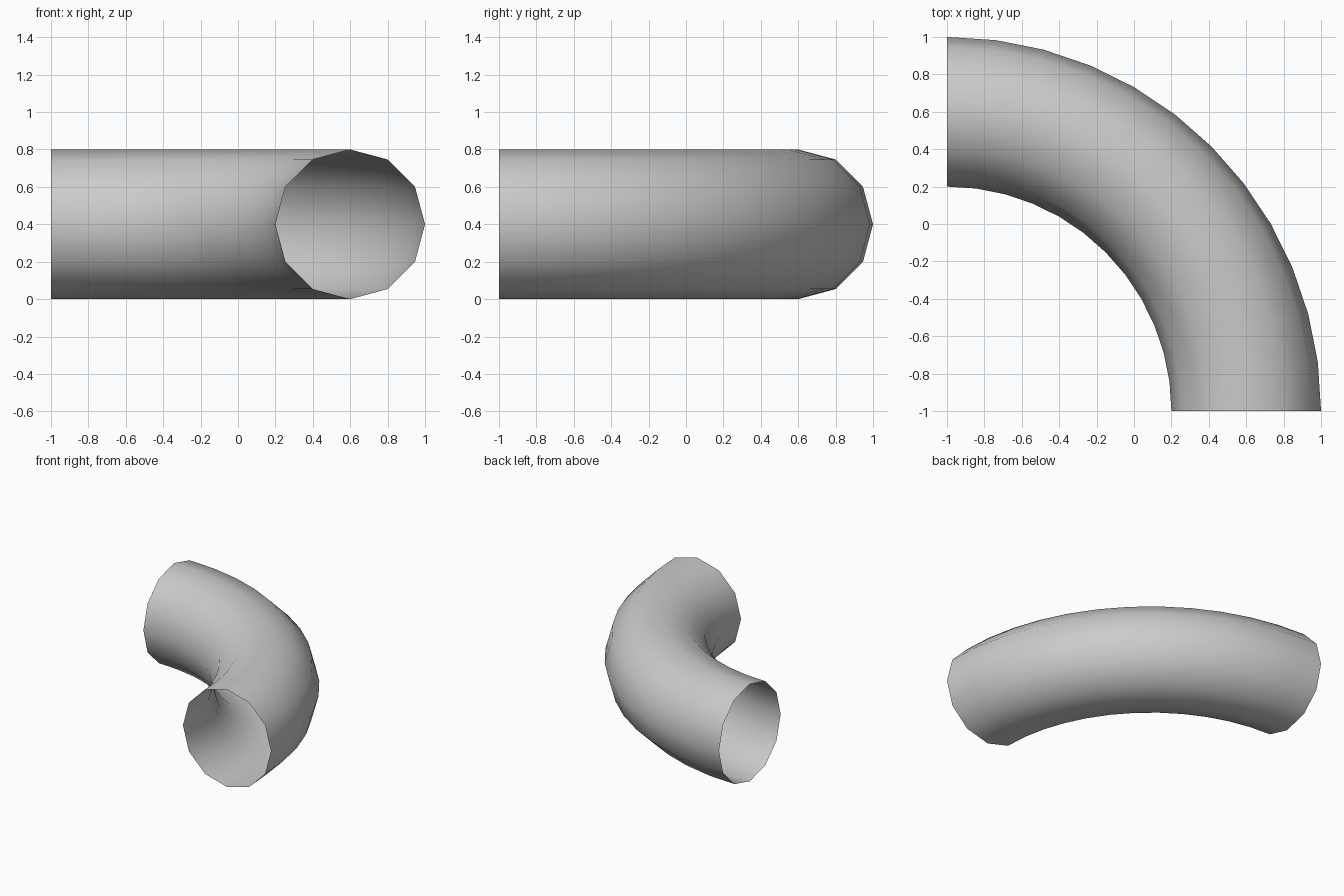
import bpy, bmesh
from math import cos, sin, pi

if "Cube" in bpy.data.objects:
    bpy.data.objects.remove(bpy.data.objects["Cube"])

BEND_R, PIPE_R = 1.6, 0.4      # bend centre-line radius, pipe radius
STEPS, SIDES = 12, 12
CX, CY, CZ = -1.0, -1.0, 0.4   # centre of the bend

bm = bmesh.new()

# Rings of the quarter-turn pipe
rings = []
for i in range(STEPS + 1):
    a = pi / 2 * i / STEPS
    ring = []
    for j in range(SIDES):
        t = 2 * pi * j / SIDES
        r = BEND_R + PIPE_R * cos(t)
        ring.append(bm.verts.new((CX + r * cos(a), CY + r * sin(a), CZ + PIPE_R * sin(t))))
    rings.append(ring)

# Open-ended wall, normals outward
for r0, r1 in zip(rings, rings[1:]):
    for j in range(SIDES):
        k = (j + 1) % SIDES
        face = bm.faces.new((r0[j], r1[j], r1[k], r0[k]))
        face.normal_update()
        face.smooth = True

# Make sure the outer-side face points away from the bend centre
f = min(bm.faces, key=lambda f: f.calc_center_median().z)
if f.normal.z > 0:
    bmesh.ops.reverse_faces(bm, faces=bm.faces[:])

mesh = bpy.data.meshes.new("pipe_elbow")
bm.to_mesh(mesh)
bm.free()
pipe = bpy.data.objects.new("pipe_elbow", mesh)
bpy.context.collection.objects.link(pipe)
